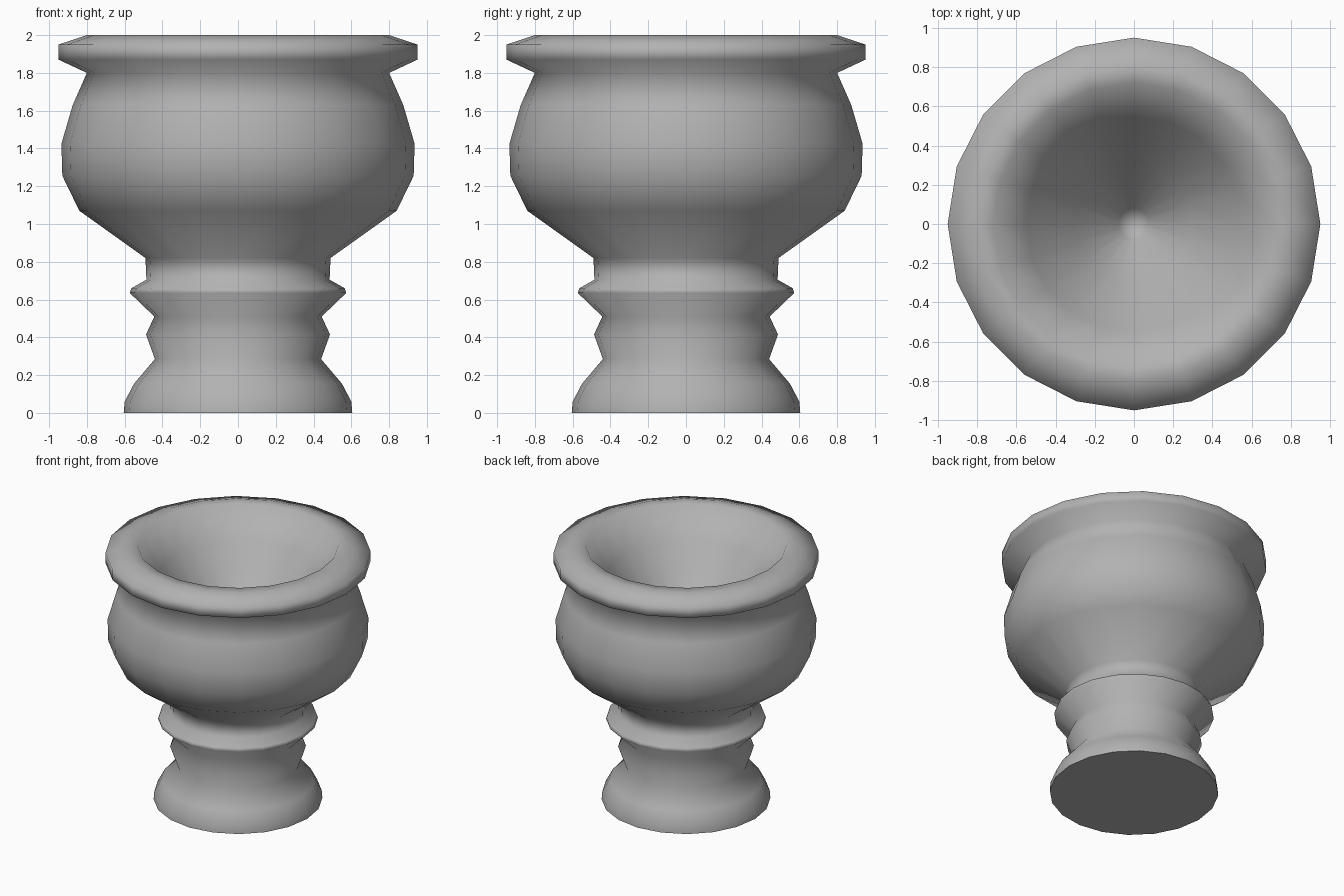
import bpy, bmesh, math

if "Cube" in bpy.data.objects:
    bpy.data.objects.remove(bpy.data.objects["Cube"])

SIDES = 20

# Outer profile from foot to lip, then down the inside of the bowl (radius, height)
outer = [(.605, 0), (.6, .06), (.55, .155), (.44, .285), (.487, .415), (.443, .51),
         (.573, .635), (.565, .66), (.485, .705), (.49, .82), (.84, 1.07), (.93, 1.255),
         (.935, 1.425), (.875, 1.63), (.80, 1.80), (.95, 1.87), (.95, 1.95), (.80, 2.0)]
inner = [(.72, 2.0), (.55, 1.79), (.30, 1.49), (.08, 1.25)]

stone = bpy.data.materials.new("dark_stone")
stone.diffuse_color = (.445, .445, .445, 1)
stone.use_nodes = True
stone.node_tree.nodes["Principled BSDF"].inputs["Base Color"].default_value = stone.diffuse_color


def lathe(name, profile, bottom_z):
    bm = bmesh.new()
    rings = [[bm.verts.new((r * math.cos(a), r * math.sin(a), z))
              for a in (2 * math.pi * i / SIDES for i in range(SIDES))]
             for r, z in profile]
    # Walls
    for lo, hi in zip(rings, rings[1:]):
        for i in range(SIDES):
            j = (i + 1) % SIDES
            bm.faces.new((lo[i], lo[j], hi[j], hi[i])).smooth = True
    # Bowl bottom
    centre = bm.verts.new((0, 0, bottom_z))
    for i in range(SIDES):
        bm.faces.new((rings[-1][i], rings[-1][(i + 1) % SIDES], centre)).smooth = True
    # Flat underside with a crisp edge
    for e in bm.faces.new(rings[0][::-1]).edges:
        e.smooth = False
    mesh = bpy.data.meshes.new(name)
    bm.to_mesh(mesh)
    bm.free()
    mesh.materials.append(stone)
    obj = bpy.data.objects.new(name, mesh)
    bpy.context.collection.objects.link(obj)
    return obj


lathe("urn_planter", outer + inner, 1.17)
